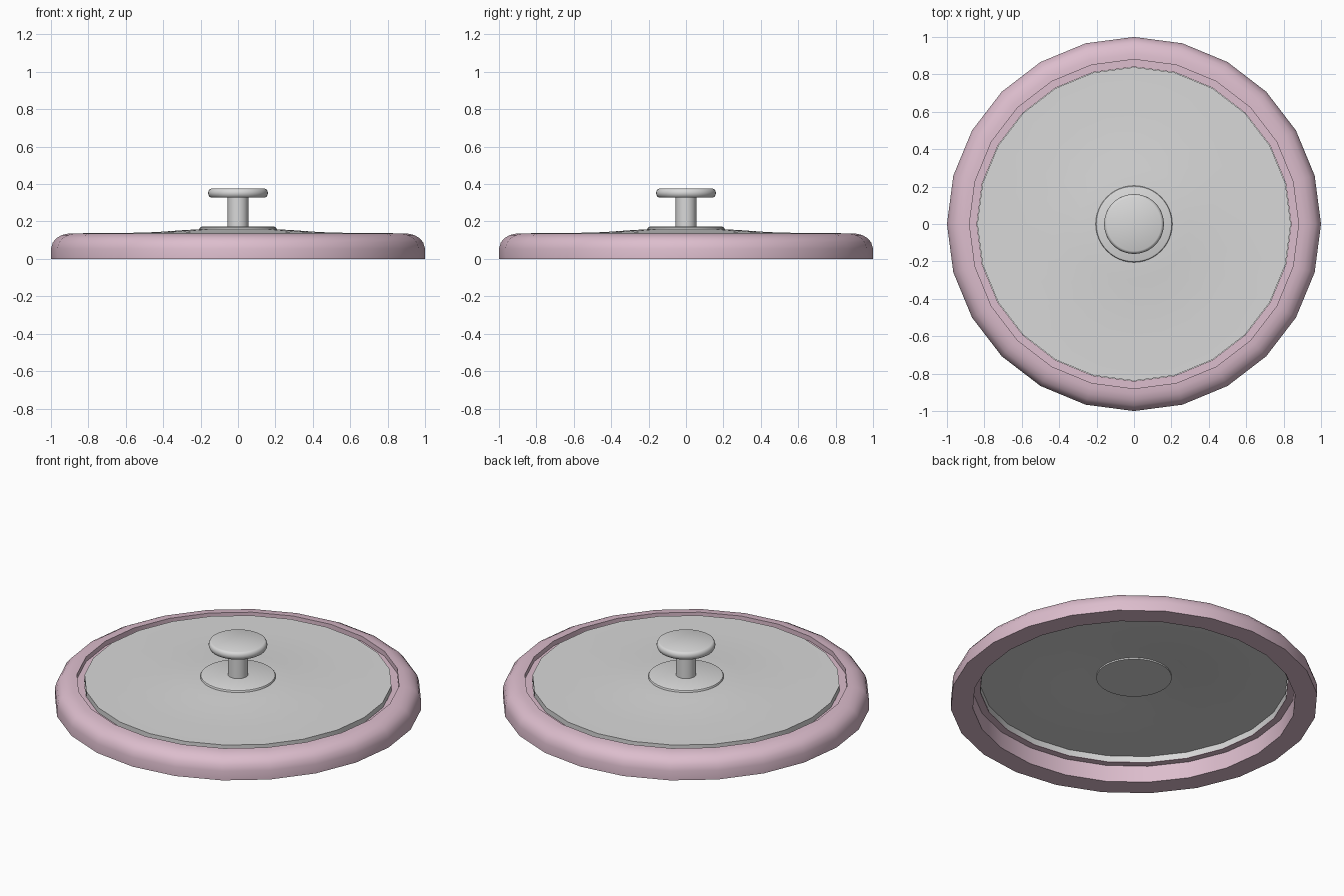
import bpy, bmesh, math

if "Cube" in bpy.data.objects:
    bpy.data.objects.remove(bpy.data.objects["Cube"])

def material(name, rgb):
    m = bpy.data.materials.new(name)
    m.diffuse_color = (*rgb, 1)
    m.use_nodes = True
    m.node_tree.nodes["Principled BSDF"].inputs["Base Color"].default_value = m.diffuse_color
    return m

pink = material("dusty_pink", (0.72, 0.51, 0.61))
grey = material("pale_grey", (0.69, 0.69, 0.69))

def lathe(name, profile, sides, mat, closed=False, angle=35):
    """Revolve (radius, z) points around z; radius 0 makes a pole."""
    bm = bmesh.new()
    rings = []
    for r, z in profile:
        if r == 0:
            rings.append([bm.verts.new((0, 0, z))] * sides)
        else:
            rings.append([bm.verts.new((r * math.cos(2 * math.pi * i / sides),
                                        r * math.sin(2 * math.pi * i / sides), z))
                          for i in range(sides)])
    pairs = list(zip(rings, rings[1:]))
    if closed:
        pairs.append((rings[-1], rings[0]))
    for a, b in pairs:
        for i in range(sides):
            j = (i + 1) % sides
            corners = list(dict.fromkeys((a[i], a[j], b[j], b[i])))
            bm.faces.new(corners)
    bmesh.ops.recalc_face_normals(bm, faces=bm.faces)
    me = bpy.data.meshes.new(name)
    bm.to_mesh(me)
    bm.free()
    me.materials.append(mat)
    ob = bpy.data.objects.new(name, me)
    bpy.context.collection.objects.link(ob)
    bpy.ops.object.select_all(action='DESELECT')
    ob.select_set(True)
    bpy.context.view_layer.objects.active = ob
    bpy.ops.object.shade_smooth_by_angle(angle=math.radians(angle))
    return ob

# rounded outer rim with an inner ledge that carries the lid panel
lathe("rim", [(1, 0), (1, 0.055), (0.99, 0.088), (0.97, 0.112), (0.94, 0.128),
              (0.91, 0.135), (0.88, 0.137), (0.88, 0.108), (0.84, 0.108),
              (0.84, 0.10), (0.88, 0.10), (0.88, 0)], 24, pink, closed=True)

# thin, slightly raised lid panel, open underneath
lathe("lid_panel", [(0.838, 0.102), (0.838, 0.137), (0.62, 0.138), (0.44, 0.143),
                    (0.30, 0.153), (0.20, 0.159), (0, 0.161)], 24, grey)

# knob: base plate, stem and rounded cap
lathe("knob_base", [(0, 0.15), (0.205, 0.15), (0.205, 0.164), (0.202, 0.169),
                    (0.195, 0.172), (0, 0.172)], 48, grey)
lathe("knob_stem", [(0, 0.165), (0.055, 0.165), (0.055, 0.335), (0, 0.335)], 32, grey)
lathe("knob_cap", [(0, 0.328), (0.145, 0.328), (0.153, 0.333), (0.158, 0.343),
                   (0.16, 0.352), (0.158, 0.362), (0.153, 0.371),
                   (0.145, 0.375), (0, 0.375)], 48, grey)
